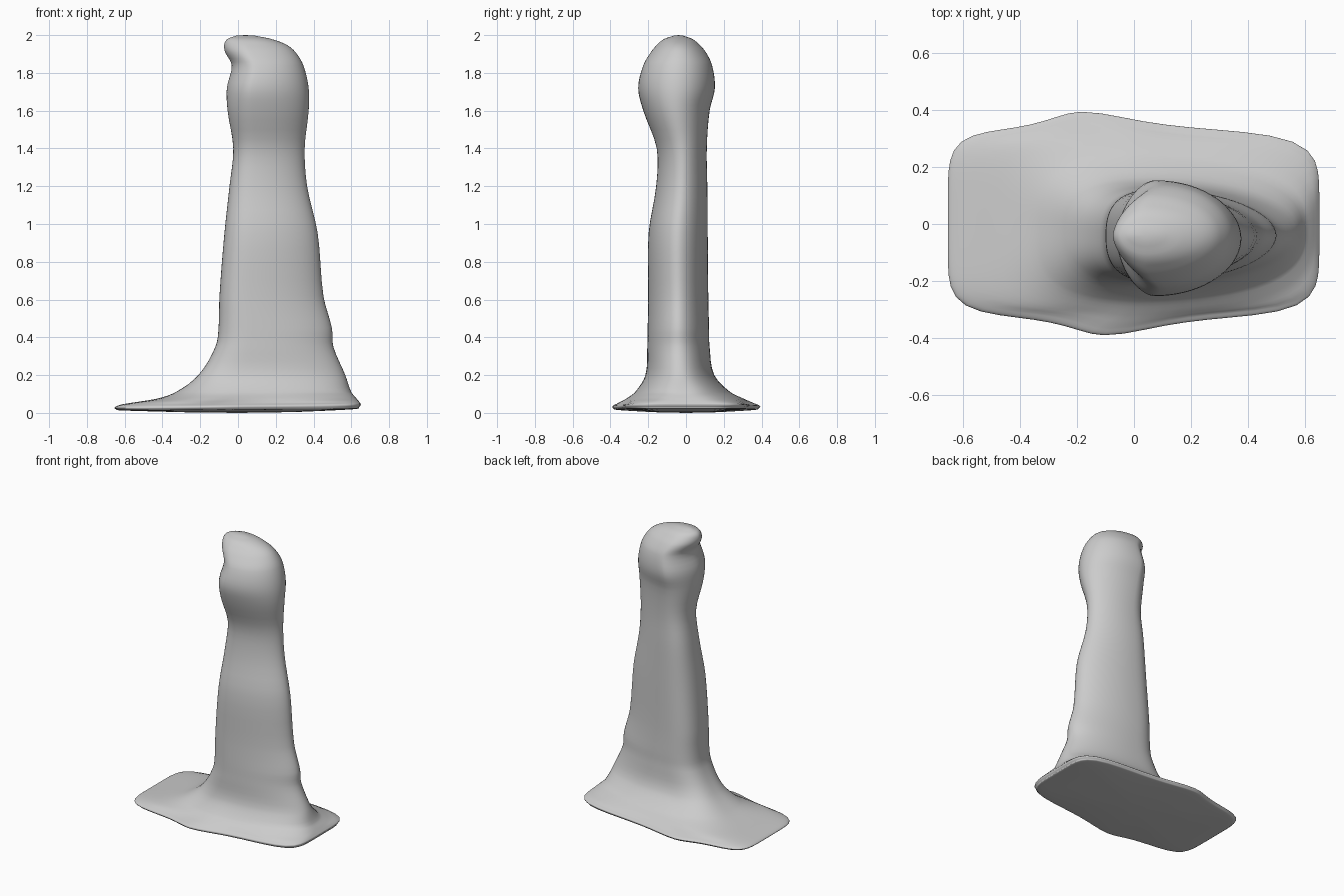
import bpy, bmesh, math

if "Cube" in bpy.data.objects:
    bpy.data.objects.remove(bpy.data.objects["Cube"])

SIDES = 72

# Extents by height: z, x min, x max, y min, y max
EXTENTS = [
    (0.004, -0.30, 0.30, -0.18, 0.18),
    (0.016, -0.61, 0.61, -0.36, 0.36),
    (0.024, -0.645, 0.64, -0.385, 0.385),
    (0.038, -0.65, 0.65, -0.388, 0.392),
    (0.050, -0.61, 0.645, -0.365, 0.365),
    (0.073, -0.44, 0.63, -0.32, 0.31),
    (0.11, -0.33, 0.60, -0.27, 0.235),
    (0.20, -0.21, 0.568, -0.215, 0.15),
    (0.35, -0.12, 0.505, -0.205, 0.125),
    (0.45, -0.103, 0.497, -0.203, 0.122),
    (0.62, -0.098, 0.452, -0.20, 0.118),
    (0.95, -0.072, 0.422, -0.198, 0.115),
    (1.20, -0.045, 0.366, -0.158, 0.113),
    (1.40, -0.025, 0.353, -0.155, 0.11),
    (1.60, -0.055, 0.374, -0.226, 0.125),
    (1.72, -0.059, 0.374, -0.253, 0.153),
    (1.84, -0.033, 0.346, -0.226, 0.138),
    (1.91, -0.068, 0.304, -0.186, 0.105),
    (1.95, -0.073, 0.255, -0.152, 0.07),
    (1.98, -0.055, 0.175, -0.115, 0.033),
    (1.997, -0.01, 0.09, -0.065, -0.015),
]

# Section shape by height: z, widest point, left squareness, right squareness, taper
SHAPES = [
    (0.0, 0.39, 6, 6, 0.2),
    (0.05, 0.39, 6, 6, 0.2),
    (0.075, 0.37, 3.6, 3.6, 0.1),
    (0.11, 0.36, 3.0, 2.6, 0.05),
    (0.20, 0.34, 2.8, 2.1, 0.0),
    (0.50, 0.30, 2.6, 1.85, 0.0),
    (1.30, 0.33, 2.5, 1.85, 0.0),
    (1.70, 0.30, 1.75, 2.0, 0.0),
    (1.95, 0.35, 1.7, 2.0, 0.0),
    (2.0, 0.5, 2.0, 2.0, 0.0),
]


def shape_at(z):
    for a, b in zip(SHAPES, SHAPES[1:]):
        if z <= b[0]:
            t = max(0.0, (z - a[0]) / (b[0] - a[0]))
            return [p + (q - p) * t for p, q in zip(a[1:], b[1:])]
    return SHAPES[-1][1:]


def smooth_rows(rows, steps):
    """Catmull-Rom interpolation between the measured sections."""
    out = []
    for i in range(len(rows) - 1):
        quad = zip(rows[max(i - 1, 0)], rows[i], rows[i + 1],
                   rows[min(i + 2, len(rows) - 1)])
        quad = list(quad)
        for s in range(steps):
            t = s / steps
            z = rows[i][0] + (rows[i + 1][0] - rows[i][0]) * t
            row = [z]
            for k in range(1, 5):
                # height-aware tangents avoid overshoot with uneven spacing
                h = rows[i + 1][0] - rows[i][0]
                z0, z3 = quad[0][0], quad[0][3]
                p0, p1, p2, p3 = quad[k]
                m1 = h * (p2 - p0) / (rows[i + 1][0] - z0)
                m2 = h * (p3 - p1) / (z3 - rows[i][0])
                row.append((2*t**3 - 3*t*t + 1) * p1 + (t**3 - 2*t*t + t) * m1
                           + (3*t*t - 2*t**3) * p2 + (t**3 - t*t) * m2)
            out.append(row)
    return out + [list(rows[-1])]


def section(bm, row):
    z, x0, x1, y0, y1 = row
    f, n_left, n_right, taper = shape_at(z)
    cx, cy, ry = x0 + (x1 - x0) * f, (y0 + y1) / 2, (y1 - y0) / 2
    tilt = 0.012 * max(0.0, 1 - abs(z - 0.035) / 0.035)
    ring = []
    for i in range(SIDES):
        a = 2 * math.pi * i / SIDES
        c, s = math.cos(a), math.sin(a)
        n = n_right if c > 0 else n_left
        r = (abs(c) ** n + abs(s) ** n) ** (-1 / n)
        u, v = r * c, r * s
        x = cx + u * (x1 - cx if c > 0 else cx - x0)
        y = cy + v * ry * (1 - taper * u * u / (u * u + 0.1))
        # the plate bulges slightly further right on the front edge
        skew = -0.1 * taper * v * (1 - min(1, u * u))
        ring.append(bm.verts.new((x + skew * 2, y, z + tilt * x)))
    return ring


# Plate, flared foot, shaft and rounded head as one continuous skin
bm = bmesh.new()
rings = [section(bm, r) for r in smooth_rows(EXTENTS, 4)]
for lo, hi in zip(rings, rings[1:]):
    for i in range(SIDES):
        j = (i + 1) % SIDES
        bm.faces.new((lo[i], lo[j], hi[j], hi[i]))

# Close the underside and the crown
bottom = bm.verts.new((0, 0, 0))
crown = bm.verts.new((0.04, -0.04, 2.0))
for i in range(SIDES):
    j = (i + 1) % SIDES
    bm.faces.new((bottom, rings[0][j], rings[0][i]))
    bm.faces.new((crown, rings[-1][i], rings[-1][j]))
bmesh.ops.recalc_face_normals(bm, faces=bm.faces)
for face in bm.faces:
    face.smooth = True

mesh = bpy.data.meshes.new("pillar_on_plate")
bm.to_mesh(mesh)
bm.free()
obj = bpy.data.objects.new("pillar_on_plate", mesh)
bpy.context.collection.objects.link(obj)
